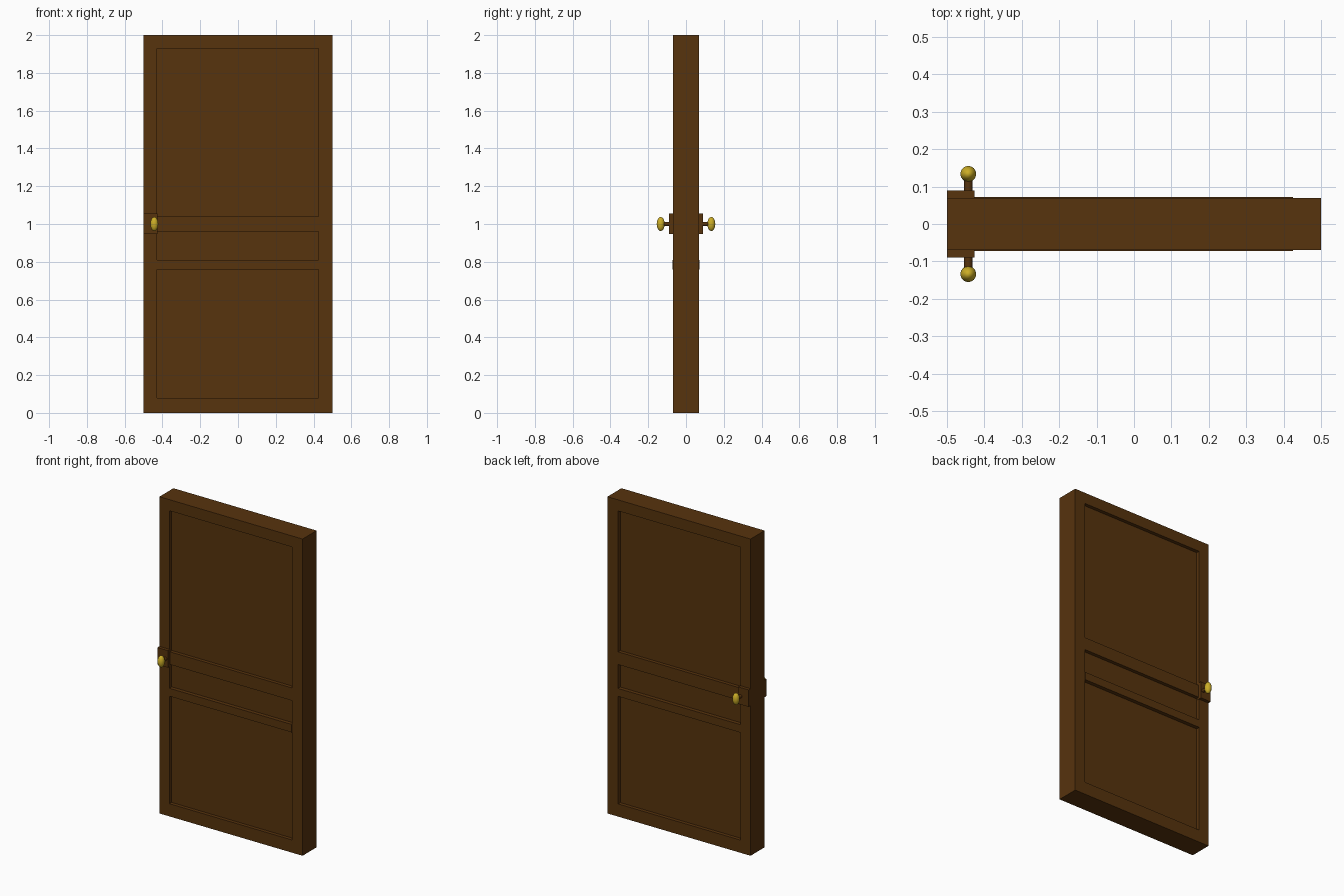
import bpy
import math

if "Cube" in bpy.data.objects:
    bpy.data.objects.remove(bpy.data.objects["Cube"])


def material(name, color):
    m = bpy.data.materials.new(name)
    m.diffuse_color = (*color, 1)
    m.use_nodes = True
    m.node_tree.nodes["Principled BSDF"].inputs["Base Color"].default_value = m.diffuse_color
    return m


wood = material("brown wood", (0.095, 0.033, 0.004))
brass = material("yellow brass", (0.60, 0.42, 0.02))


def finish(name, mat):
    ob = bpy.context.object
    ob.name = name
    ob.data.materials.append(mat)
    return ob


def box(name, x, y, z, mat=wood):
    """Box from (min, max) pairs along each axis."""
    bpy.ops.mesh.primitive_cube_add(
        size=1, location=[sum(r) / 2 for r in (x, y, z)])
    ob = finish(name, mat)
    ob.scale = [r[1] - r[0] for r in (x, y, z)]
    bpy.ops.object.transform_apply(location=False, rotation=False, scale=True)
    return ob


HALF = 0.07
LEFT, RIGHT = -0.43, 0.425
PANELS = [(0.08, 0.76), (0.81, 0.96), (1.04, 1.93)]

# Door slab with panels sunk into both faces
door = box("door_slab", (-0.5, 0.5), (-HALF, HALF), (0, 2))
for side in (-1, 1):
    for low, high in PANELS:
        y = sorted((side * (HALF - 0.022), side * (HALF + 0.05)))
        cutter = box("panel_cutter", (LEFT, RIGHT), y, (low, high))
        cut = door.modifiers.new("sunk panel", 'BOOLEAN')
        cut.object = cutter
        cut.solver = 'EXACT'
        bpy.context.view_layer.objects.active = door
        bpy.ops.object.modifier_apply(modifier=cut.name)
        bpy.data.objects.remove(cutter)

# Slightly proud rail between the two lower panels
box("middle_rail", (LEFT, RIGHT), (-HALF - 0.002, HALF + 0.002), (0.76, 0.81))

# Lock plate, stem and knob on both faces
for side, label in ((-1, "front"), (1, "back")):
    y = sorted((side * (HALF - 0.01), side * 0.09))
    box(label + "_lock_plate", (-0.5, -0.427), y, (0.948, 1.055))

    bpy.ops.mesh.primitive_cylinder_add(
        vertices=24, radius=0.011, depth=0.05,
        location=(-0.443, side * 0.105, 1.0), rotation=(math.pi / 2, 0, 0))
    finish(label + "_knob_stem", wood)
    bpy.ops.object.shade_smooth_by_angle()

    bpy.ops.mesh.primitive_uv_sphere_add(
        segments=32, ring_count=16, radius=1,
        location=(-0.443, side * 0.134, 1.0))
    knob = finish(label + "_knob", brass)
    knob.scale = (0.021, 0.021, 0.037)
    bpy.ops.object.transform_apply(location=False, rotation=False, scale=True)
    bpy.ops.object.shade_smooth_by_angle()
